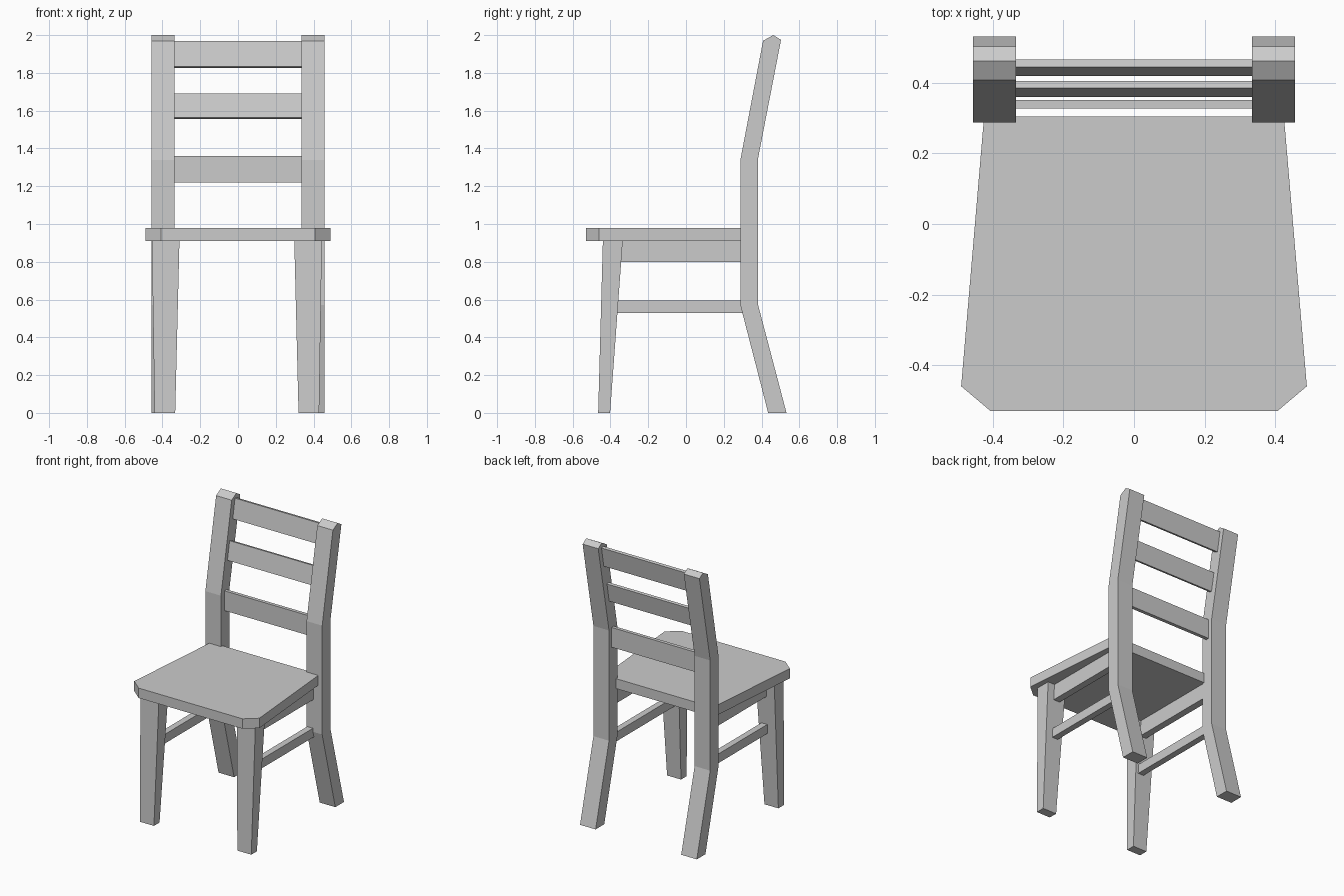
import bpy
import bmesh

if "Cube" in bpy.data.objects:
    bpy.data.objects.remove(bpy.data.objects["Cube"])

grey = bpy.data.materials.new("light_grey")
grey.diffuse_color = (0.6, 0.6, 0.6, 1)
grey.use_nodes = True
grey.node_tree.nodes["Principled BSDF"].inputs["Base Color"].default_value = grey.diffuse_color


def loft(name, ring_a, ring_b):
    """Solid joining two matching rings of points."""
    bm = bmesh.new()
    a = [bm.verts.new(p) for p in ring_a]
    b = [bm.verts.new(p) for p in ring_b]
    bm.faces.new(a)
    bm.faces.new(b)
    for i in range(len(a)):
        j = (i + 1) % len(a)
        bm.faces.new((a[i], a[j], b[j], b[i]))
    bmesh.ops.recalc_face_normals(bm, faces=bm.faces)
    mesh = bpy.data.meshes.new(name)
    bm.to_mesh(mesh)
    bm.free()
    mesh.materials.append(grey)
    obj = bpy.data.objects.new(name, mesh)
    bpy.context.collection.objects.link(obj)
    return obj


def side_profile(name, x0, x1, profile):
    """Extrude a (y, z) profile across x."""
    return loft(name, [(x0, y, z) for y, z in profile],
                [(x1, y, z) for y, z in profile])


def rect(cx, width, y0, y1, z):
    h = width / 2
    return [(cx - h, y0, z), (cx + h, y0, z), (cx + h, y1, z), (cx - h, y1, z)]


# Seat board, wider at the front with clipped corners
half = [(0.407, -0.53), (0.49, -0.46), (0.425, 0.305)]
outline = half + [(-x, y) for x, y in reversed(half)]
loft("seat", [(x, y, 0.91) for x, y in outline],
     [(x, y, 0.98) for x, y in outline])

# Bent back posts, tapered front legs and side rails
post = [(0.435, 0), (0.532, 0), (0.382, 0.57), (0.382, 1.35), (0.503, 1.975),
        (0.462, 2.0), (0.408, 1.97), (0.288, 1.34), (0.288, 0.57)]
apron = [(-0.36, 0.80), (0.30, 0.80), (0.30, 0.912), (-0.36, 0.912)]
stretcher = [(-0.38, 0.53), (0.31, 0.53), (0.31, 0.595), (-0.38, 0.595)]
for side, s in (("left", -1), ("right", 1)):
    side_profile(side + "_back_post", s * 0.335, s * 0.457, post)
    side_profile(side + "_apron", s * 0.34, s * 0.39, apron)
    side_profile(side + "_stretcher", s * 0.34, s * 0.385, stretcher)
    loft(side + "_front_leg",
         rect(s * 0.381 - 0.006, 0.109, -0.465, -0.402, 0),
         rect(s * 0.377 - 0.006, 0.146, -0.44, -0.335, 0.912))

# Back slats: the lower one upright, the upper two leaning with the posts
slats = {
    "lower_slat": [(0.327, 1.22), (0.352, 1.22), (0.352, 1.36), (0.327, 1.36)],
    "middle_slat": [(0.36, 1.563), (0.381, 1.557), (0.405, 1.688), (0.385, 1.692)],
    "upper_slat": [(0.42, 1.833), (0.441, 1.827), (0.466, 1.966), (0.445, 1.97)],
}
for name, profile in slats.items():
    side_profile(name, -0.34, 0.34, profile)
